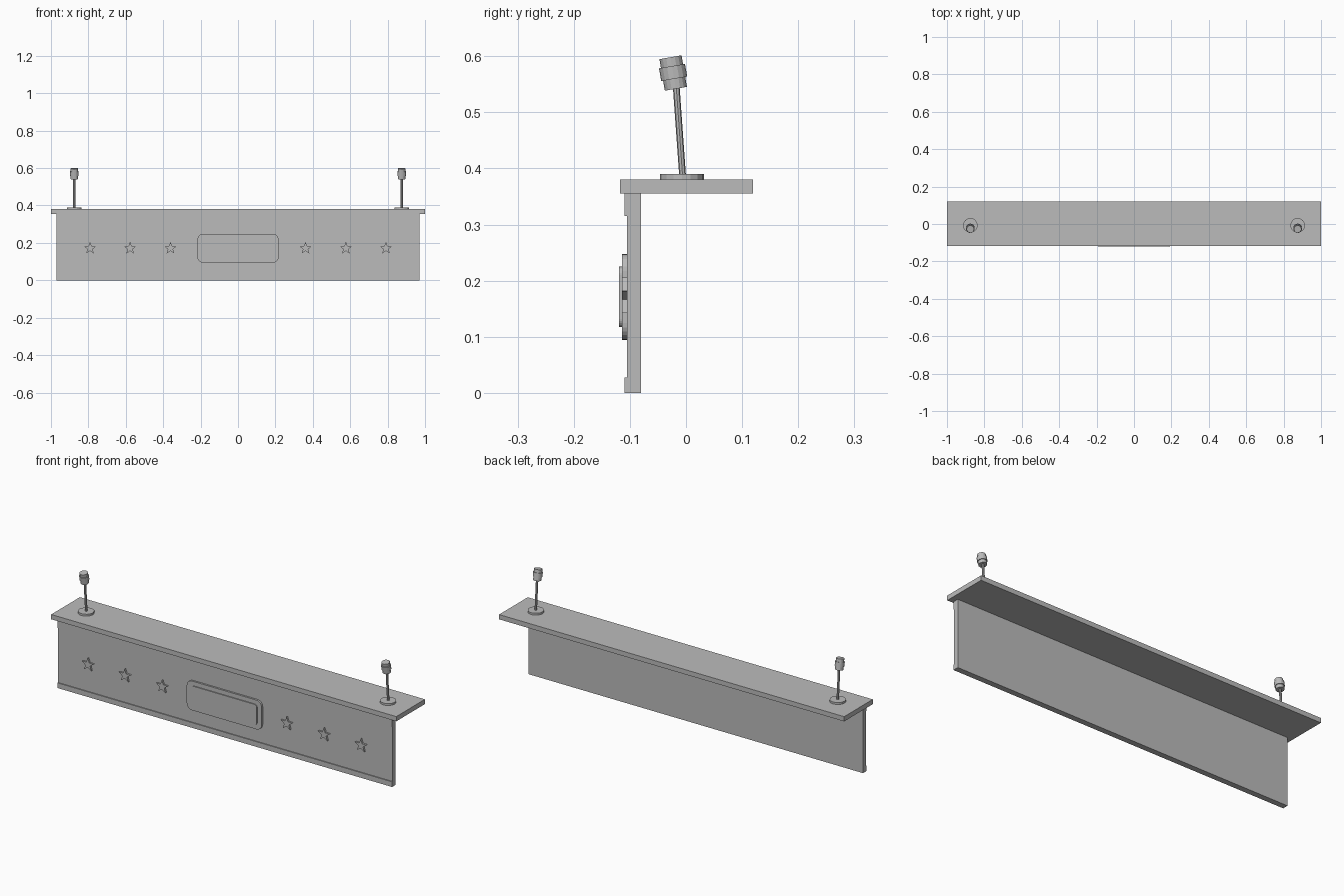
import bpy, bmesh, math
from mathutils import Vector

if "Cube" in bpy.data.objects:
    bpy.data.objects.remove(bpy.data.objects["Cube"])

grey = bpy.data.materials.new("plain grey")
grey.diffuse_color = (0.5, 0.5, 0.5, 1)
grey.use_nodes = True
grey.node_tree.nodes["Principled BSDF"].inputs["Base Color"].default_value = grey.diffuse_color


def finish(name, bm):
    bmesh.ops.recalc_face_normals(bm, faces=bm.faces)
    me = bpy.data.meshes.new(name)
    bm.to_mesh(me)
    bm.free()
    me.materials.append(grey)
    ob = bpy.data.objects.new(name, me)
    bpy.context.collection.objects.link(ob)
    return ob


def extrude(name, points, offset):
    """Close a 3D outline into a face and extrude it by an offset."""
    bm = bmesh.new()
    face = bm.faces.new([bm.verts.new(p) for p in points])
    res = bmesh.ops.extrude_face_region(bm, geom=[face], use_keep_orig=True)
    verts = [g for g in res["geom"] if isinstance(g, bmesh.types.BMVert)]
    bmesh.ops.translate(bm, verts=verts, vec=offset)
    return finish(name, bm)


def turned(name, base, axis, profile, sides):
    """Stack rings of (radius, distance) along an axis."""
    rot = Vector((0, 0, 1)).rotation_difference(Vector(axis))
    bm = bmesh.new()
    rings = []
    for r, h in profile:
        ring = []
        for i in range(sides):
            a = 2 * math.pi * i / sides
            p = rot @ Vector((r * math.cos(a), r * math.sin(a), h))
            ring.append(bm.verts.new(p + Vector(base)))
        rings.append(ring)
    for lo, hi in zip(rings, rings[1:]):
        for i in range(sides):
            j = (i + 1) % sides
            bm.faces.new((lo[i], lo[j], hi[j], hi[i]))
    bm.faces.new(rings[0])
    bm.faces.new(rings[-1])
    return finish(name, bm)


def rounded_rect(hw, hh, r, y, cz, steps=6):
    pts = []
    for k, (sx, sz) in enumerate([(1, 1), (-1, 1), (-1, -1), (1, -1)]):
        for i in range(steps + 1):
            a = math.pi / 2 * (k + i / steps)
            pts.append((sx * (hw - r) + r * math.cos(a), y,
                        cz + sz * (hh - r) + r * math.sin(a)))
    return pts


# Counter top
extrude("counter_top", [(-1, -0.118, 0.355), (1, -0.118, 0.355),
                        (1, 0.119, 0.355), (-1, 0.119, 0.355)], (0, 0, 0.025))

# Front panel with raised top and bottom trim
section = [(-0.08, 0), (-0.11, 0), (-0.11, 0.027), (-0.105, 0.027),
           (-0.105, 0.315), (-0.11, 0.315), (-0.11, 0.355), (-0.08, 0.355)]
extrude("front_panel", [(-0.97, y, z) for y, z in section], (1.94, 0, 0))

# Central rounded plaque in two layers
extrude("plaque_back", rounded_rect(0.217, 0.0765, 0.03, -0.104, 0.171), (0, -0.0105, 0))
extrude("plaque_front", rounded_rect(0.192, 0.054, 0.015, -0.114, 0.171), (0, -0.0055, 0))

# Six raised stars
for s in (-1, 1):
    for n, x in enumerate((0.361, 0.577, 0.791)):
        pts = []
        for i in range(10):
            r = 0.035 if i % 2 == 0 else 0.0145
            a = math.pi / 2 + i * math.pi / 5
            pts.append((s * x + r * math.cos(a), -0.104, 0.171 + r * math.sin(a)))
        extrude(f"star_{'left' if s < 0 else 'right'}_{n + 1}", pts, (0, -0.0105, 0))

# Two lamps: foot, leaning stem, tilted stepped head
for side, x in (("left", -0.875), ("right", 0.875)):
    turned(f"lamp_foot_{side}", (x, -0.007, 0.379), (0, 0, 1),
           [(0.039, 0), (0.039, 0.011)], 16)
    turned(f"lamp_stem_{side}", (x, -0.006, 0.385), (0, -0.011, 0.155),
           [(0.006, 0), (0.006, 0.165)], 8)
    turned(f"lamp_head_{side}", (x, -0.018, 0.542), (0, -0.17, 0.985),
           [(0.02, 0), (0.02, 0.018), (0.0235, 0.018), (0.0235, 0.041),
            (0.02, 0.041), (0.02, 0.057)], 16)
